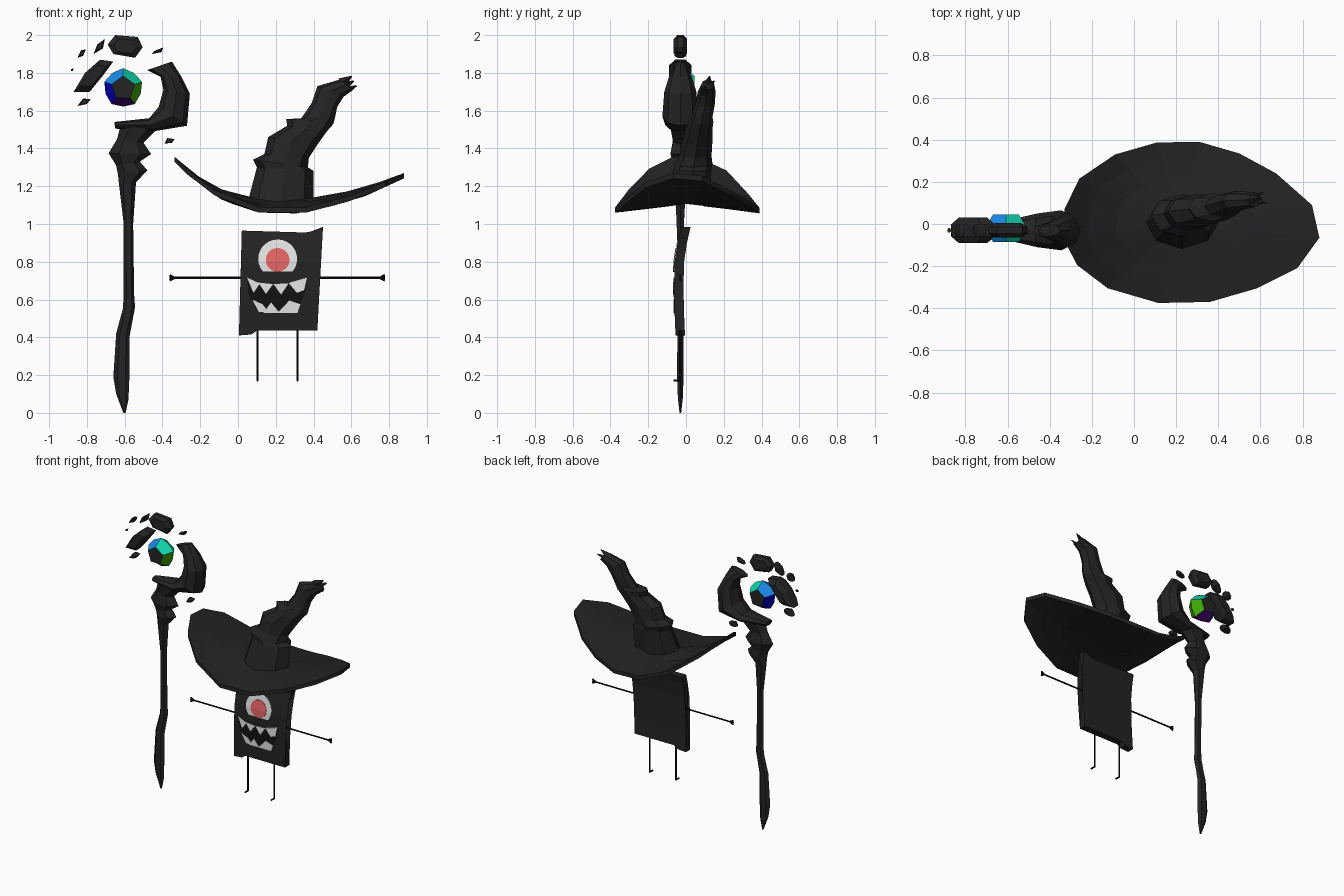
import bpy, bmesh, math
from mathutils import Vector


def material(name, r, g, b):
    m = bpy.data.materials.new(name)
    m.diffuse_color = (r, g, b, 1)
    return m


CHARCOAL = material("charcoal", 0.017, 0.017, 0.017)
BLACK = material("black", 0.006, 0.006, 0.006)
WHITE = material("white", 0.78, 0.78, 0.78)
RED = material("soft red", 0.78, 0.13, 0.13)
GEM = [material("blue", 0.01, 0.25, 0.8), material("deep blue", 0, 0, 0.62),
       material("purple", 0.06, 0.002, 0.17), material("green", 0.05, 0.4, 0.002),
       material("teal", 0.005, 0.68, 0.42)]


def finish(name, bm, *mats):
    bmesh.ops.recalc_face_normals(bm, faces=bm.faces[:])
    me = bpy.data.meshes.new(name)
    bm.to_mesh(me)
    bm.free()
    for m in mats:
        me.materials.append(m)
    ob = bpy.data.objects.new(name, me)
    bpy.context.collection.objects.link(ob)
    return ob


def skin(bm, rings):
    """Bridge equal rings of points and cap both ends."""
    vs = [[bm.verts.new(p) for p in r] for r in rings]
    n = len(vs[0])
    for a, b in zip(vs, vs[1:]):
        for i in range(n):
            j = (i + 1) % n
            bm.faces.new((a[i], a[j], b[j], b[i]))
    bm.faces.new(vs[0])
    bm.faces.new(vs[-1])


def loft(name, rows, n=8):
    """Rows: left x, left z, right x, right z, centre y, half depth."""
    bm = bmesh.new()
    rings = []
    for xl, zl, xr, zr, yc, hy in rows:
        ring = []
        for i in range(n):
            a = 2 * math.pi * i / n
            t = 0.5 + 0.5 * math.cos(a)
            ring.append((xl + (xr - xl) * t, yc + hy * math.sin(a), zl + (zr - zl) * t))
        rings.append(ring)
    skin(bm, rings)
    return finish(name, bm, CHARCOAL)


def interp(table, v):
    for (a, fa), (b, fb) in zip(table, table[1:]):
        if v <= b:
            return fa + (fb - fa) * (v - a) / (b - a)
    return table[-1][1]


# ---- hat: curved brim ----
BRIM_Z = [(-.34, 1.36), (-.2, 1.225), (0, 1.105), (.2, 1.075), (.38, 1.09), (.65, 1.165), (.88, 1.27)]
EDGE = [(-.26, .215), (-.09, .33), (.11, .387), (.31, .39), (.5, .335), (.675, .24),
        (.845, .09), (.88, -.065), (.775, -.21), (.585, -.305), (.36, -.37), (.115, -.375),
        (-.125, -.305), (-.27, -.195), (-.335, -.07), (-.33, .07)]
top, under = [], []
for s in (1, .8, .55, .25):
    ring = []
    for x, y in EDGE:
        px = .22 + (x - .22) * s
        ring.append(Vector((px, y * s, interp(BRIM_Z, px) + .06 * (1 - s))))
    top.append(ring)
    under.append([p - Vector((0, 0, .028)) for p in ring])
bm = bmesh.new()
skin(bm, under[::-1] + top)
finish("hat_brim", bm, CHARCOAL)

# ---- hat: bent, folded crown with a ragged tip ----
loft("hat_crown", [
    (.05, 1.11, .40, 1.11, 0, .12), (.10, 1.30, .40, 1.28, .035, .10),
    (.08, 1.34, .37, 1.30, .04, .10), (.14, 1.37, .375, 1.35, .05, .085),
    (.16, 1.46, .42, 1.42, .06, .08), (.26, 1.52, .47, 1.49, .07, .07),
    (.255, 1.555, .505, 1.53, .08, .065), (.335, 1.56, .515, 1.57, .085, .055),
    (.39, 1.64, .525, 1.62, .10, .052), (.42, 1.73, .56, 1.675, .11, .047),
    (.54, 1.765, .61, 1.71, .115, .035)])
for i, (x, z, y) in enumerate([(.60, 1.785, .125), (.625, 1.735, .10), (.61, 1.76, .15)]):
    loft(f"hat_tip_{i}", [(.53, z - .015, .57, z - .055, .115, .022), (x, z, x + .004, z - .006, y, .003)], 4)

# ---- staff shaft ----
Y = -.03
loft("staff_shaft", [
    (-.607, 0, -.595, 0, Y, .005), (-.645, .10, -.58, .07, Y, .015), (-.66, .19, -.575, .19, Y, .02),
    (-.645, .42, -.575, .40, Y, .018), (-.61, .55, -.545, .56, Y, .022), (-.605, .62, -.55, .63, Y, .02),
    (-.605, 1.0, -.555, 1.0, Y, .022), (-.63, 1.21, -.54, 1.22, Y, .035),
    (-.635, 1.26, -.48, 1.285, Y, .05), (-.645, 1.31, -.52, 1.33, Y, .045),
    (-.685, 1.375, -.46, 1.37, Y, .06), (-.64, 1.45, -.50, 1.43, Y, .045),
    (-.625, 1.51, -.42, 1.51, Y, .06)], 6)

# ---- staff hook, curling up around the gem ----
loft("staff_hook", [
    (-.65, 1.505, -.655, 1.54, Y, .035), (-.45, 1.49, -.47, 1.56, Y, .08),
    (-.27, 1.52, -.42, 1.62, Y, .095), (-.255, 1.69, -.395, 1.71, Y, .085),
    (-.30, 1.78, -.41, 1.78, Y, .06), (-.35, 1.86, -.48, 1.815, Y, .03)], 8)


# ---- floating rock shards: chamfered prisms ----
def shard(name, pts, d):
    cx = sum(p[0] for p in pts) / len(pts)
    cz = sum(p[1] for p in pts) / len(pts)
    bm = bmesh.new()
    skin(bm, [[(cx + (x - cx) * s, Y + y, cz + (z - cz) * s) for x, z in pts]
              for y, s in ((-d, .65), (-d * .45, 1), (d * .45, 1), (d, .65))])
    finish(name, bm, CHARCOAL)


SHARDS = [
    ([(-.69, 1.95), (-.65, 2.0), (-.53, 1.99), (-.505, 1.935), (-.545, 1.88), (-.66, 1.90)], .035),
    ([(-.87, 1.70), (-.81, 1.80), (-.73, 1.87), (-.66, 1.86), (-.72, 1.78), (-.785, 1.70)], .06),
    ([(-.85, 1.88), (-.83, 1.92), (-.805, 1.925), (-.82, 1.89)], .03),
    ([(-.765, 1.90), (-.745, 1.95), (-.705, 1.98), (-.715, 1.93)], .03),
    ([(-.455, 1.90), (-.445, 1.915), (-.395, 1.935), (-.405, 1.91)], .02),
    ([(-.85, 1.625), (-.82, 1.665), (-.78, 1.66), (-.80, 1.635)], .03),
    ([(-.39, 1.425), (-.375, 1.455), (-.335, 1.45), (-.35, 1.43)], .025),
    ([(-.885, 1.81), (-.885, 1.82), (-.87, 1.825), (-.875, 1.81)], .01)]
for i, (pts, d) in enumerate(SHARDS):
    shard(f"rock_shard_{i}", pts, d)

# ---- gem: five coloured sides, dark front and back ----
bm = bmesh.new()


def gem_point(r, deg, y):
    a = math.radians(deg)
    return bm.verts.new((-.608 + r * math.cos(a), -.02 + y, 1.72 + r * math.sin(a)))


belt = [gem_point(.098 if i % 2 else .105, 90 + 36 * i, 0) for i in range(10)]
for y in (-.066, .066):
    cap = [gem_point(.064, 90 + 72 * k, y) for k in range(5)]
    bm.faces.new(cap).material_index = 5
    for k in range(5):
        f = bm.faces.new((cap[k], cap[(k + 1) % 5], belt[(2 * k + 2) % 10], belt[2 * k + 1], belt[2 * k]))
        f.material_index = k
finish("gem", bm, *GEM, CHARCOAL)

# ---- creature: bent slab body, with face plates following the same bend ----
BEND = [(.40, -.055), (.52, -.06), (.65, -.064), (.8, -.06), (.9, -.045), (1.0, -.022)]


def plate(name, pts, lift, thick, mat):
    bm = bmesh.new()
    bm.faces.new([bm.verts.new((x, 0, z)) for x, z in pts])
    bmesh.ops.triangulate(bm, faces=bm.faces[:])
    for z, _ in BEND[1:-1]:
        bmesh.ops.bisect_plane(bm, geom=bm.verts[:] + bm.edges[:] + bm.faces[:],
                               plane_co=(0, 0, z), plane_no=(0, 0, 1))
    ext = bmesh.ops.extrude_face_region(bm, geom=bm.faces[:])
    for v in ext["geom"]:
        if isinstance(v, bmesh.types.BMVert):
            v.co.y += thick
    for v in bm.verts:
        v.co.y += interp(BEND, v.co.z) - lift
    finish(name, bm, mat)


plate("body", [(.02, .965), (.355, .955), (.37, .935), (.385, .96), (.45, .985), (.405, .87), (.395, .65),
               (.42, .435), (.10, .435), (.085, .455), (.07, .415), (.005, .41), (.022, .53),
               (.032, .65), (.03, .8)], 0, .05, CHARCOAL)

# eye: disc cut flat along the bottom, with a round iris
eye = [(.21 + .103 * math.cos(math.radians(a)), .815 + .103 * math.sin(math.radians(a)))
       for a in range(-40, 221, 13)]
plate("eye_white", eye, .004, .008, WHITE)
plate("eye_iris", [(.21 + .063 * math.cos(i * math.pi / 10), .81 + .063 * math.sin(i * math.pi / 10))
                   for i in range(20)], .007, .008, RED)

# mouth and teeth
plate("mouth", [(.048, .716), (.12, .69), (.21, .682), (.29, .69), (.365, .716), (.355, .64), (.315, .53),
                (.2, .525), (.105, .535), (.055, .63)], .002, .006, BLACK)
TEETH = [
    [(.048, .716), (.116, .686), (.082, .635)],
    [(.108, .690), (.186, .682), (.148, .63)],
    [(.188, .682), (.268, .686), (.228, .626)],
    [(.268, .688), (.365, .716), (.35, .65), (.312, .635)],
    [(.075, .60), (.13, .575), (.165, .53), (.11, .535)],
    [(.135, .53), (.175, .585), (.22, .53)],
    [(.21, .53), (.25, .57), (.272, .595), (.33, .575), (.315, .53)]]
for i, t in enumerate(TEETH):
    plate(f"tooth_{i}", t, .005, .008, WHITE)


# ---- stick limbs ----
def sticks(name, segments, r=.006):
    bm = bmesh.new()
    for a, b in segments:
        a, b = Vector(a), Vector(b)
        d = b - a
        m = d.to_track_quat('Z', 'Y').to_matrix().to_4x4()
        m.translation = (a + b) / 2
        bmesh.ops.create_cone(bm, cap_ends=True, segments=6, radius1=r, radius2=r, depth=d.length, matrix=m)
    finish(name, bm, BLACK)


for side, root, wrist in (("left", .05, -.335), ("right", .38, .75)):
    s = 1 if wrist > 0 else -1
    hand = (wrist, Y, .715)
    sticks(f"arm_{side}", [((root, Y, .715), hand)] +
           [(hand, (wrist + s * .027, Y, .715 + dz)) for dz in (-.014, 0, .014)])
for side, x in (("left", .103), ("right", .315)):
    sticks(f"leg_{side}", [((x, Y, .45), (x, Y, .172)), ((x, Y, .172), (x, Y - .035, .172))])
